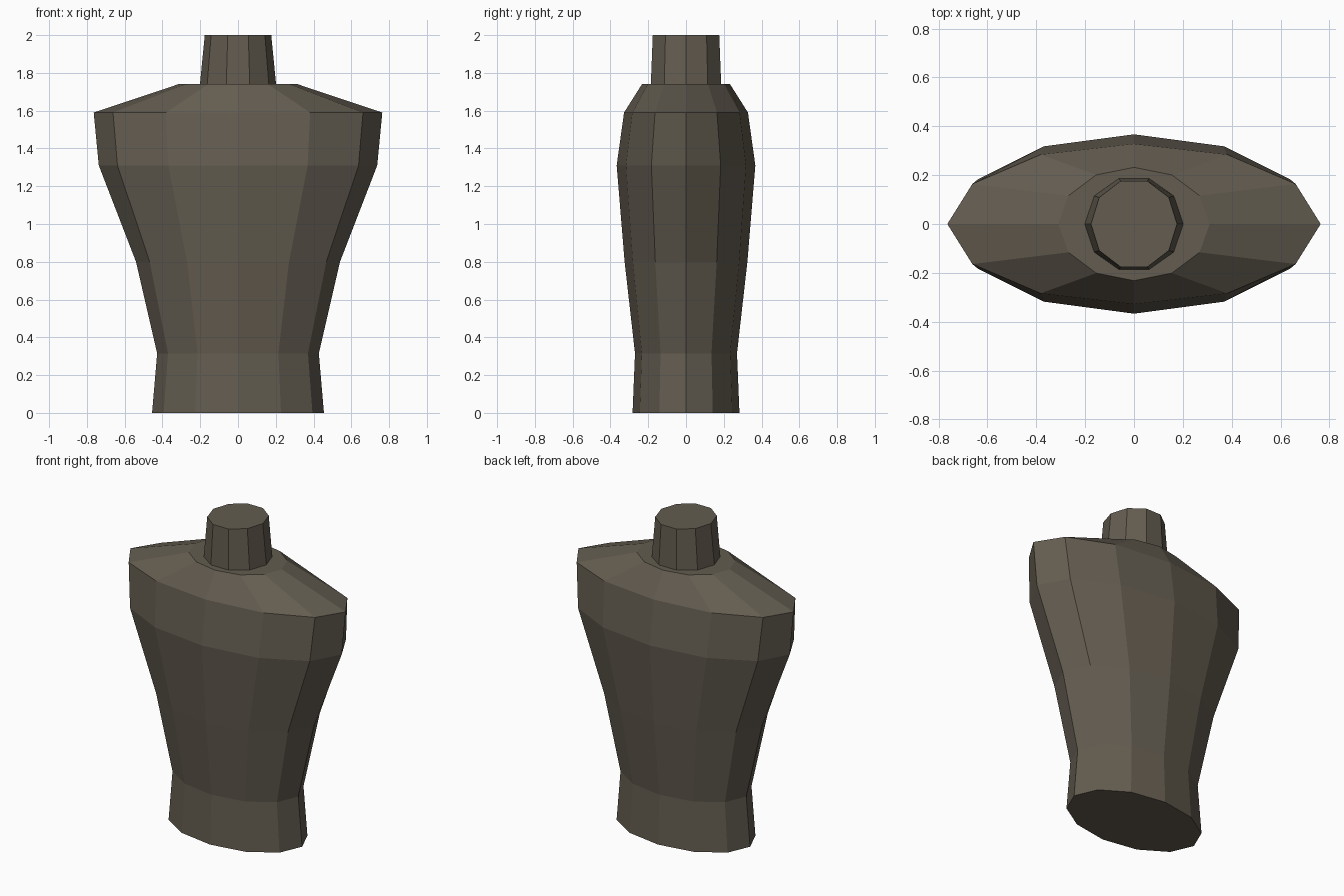
import bpy, bmesh, math

if "Cube" in bpy.data.objects:
    bpy.data.objects.remove(bpy.data.objects["Cube"])

# One drab brown-grey for everything
cloth = bpy.data.materials.new("drab_brown")
cloth.diffuse_color = (0.125, 0.107, 0.08, 1.0)
cloth.use_nodes = True
cloth.node_tree.nodes["Principled BSDF"].inputs["Base Color"].default_value = cloth.diffuse_color


def loft(name, sides, rings):
    """Closed flat-faced body through elliptical rings (rx, ry, z)."""
    bm = bmesh.new()
    loops = []
    for rx, ry, z in rings:
        angles = [2 * math.pi * i / sides for i in range(sides)]
        loops.append([bm.verts.new((rx * math.cos(a), ry * math.sin(a), z))
                      for a in angles])
    for low, high in zip(loops, loops[1:]):
        for i in range(sides):
            j = (i + 1) % sides
            bm.faces.new((low[i], low[j], high[j], high[i]))
    bm.faces.new(loops[0][::-1])
    bm.faces.new(loops[-1])
    mesh = bpy.data.meshes.new(name)
    bm.to_mesh(mesh)
    bm.free()
    mesh.materials.append(cloth)
    obj = bpy.data.objects.new(name, mesh)
    bpy.context.collection.objects.link(obj)
    return obj


# Torso: hem, waist, ribs, chest, shoulder line, collar
loft("torso", 12, [
    (0.455, 0.283, 0.0),
    (0.428, 0.27, 0.315),
    (0.54, 0.325, 0.80),
    (0.737, 0.367, 1.31),
    (0.764, 0.328, 1.59),
    (0.31, 0.232, 1.742),
])

# Neck: short tapered stub
loft("neck", 10, [
    (0.202, 0.196, 1.735),
    (0.176, 0.185, 2.0),
])
